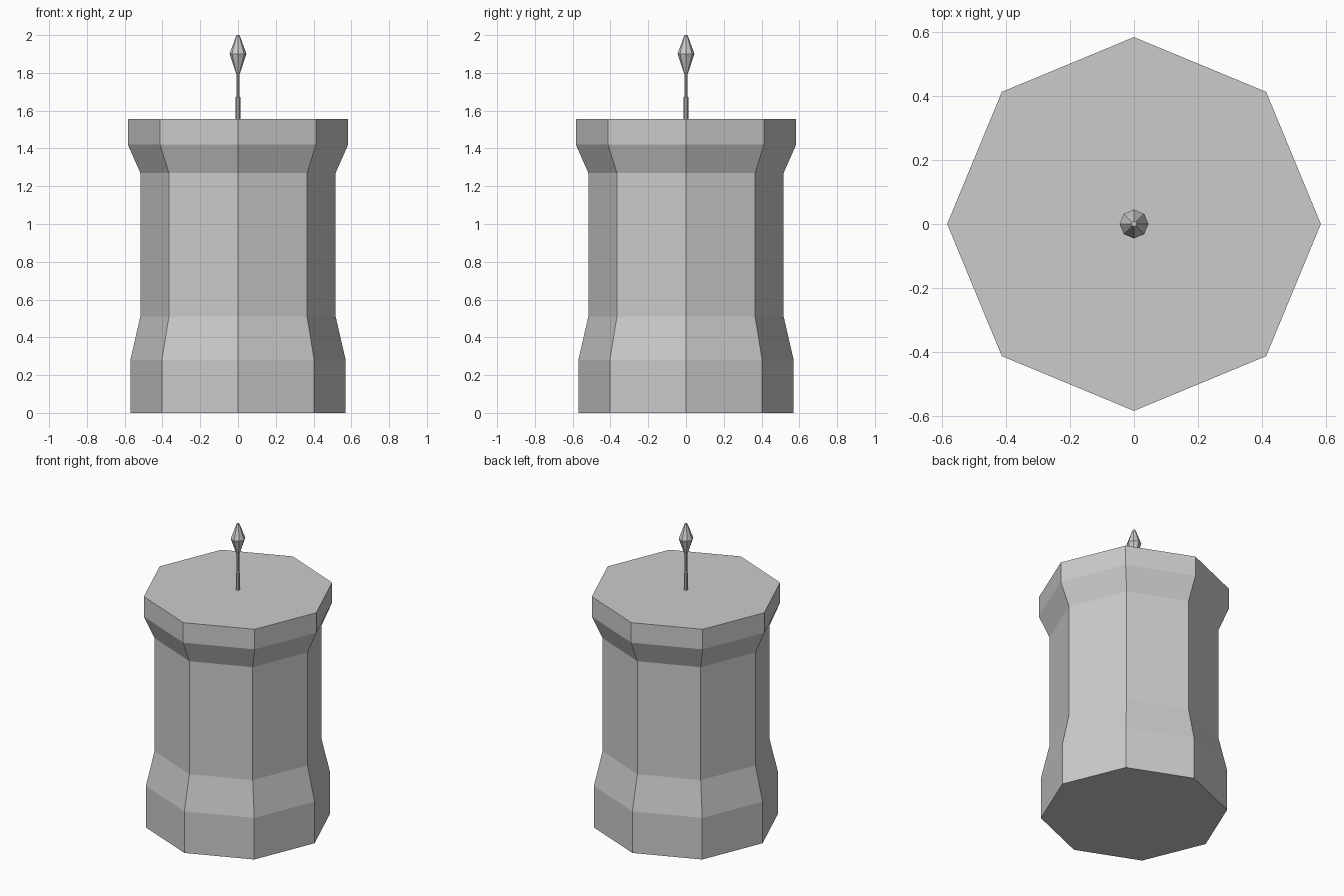
import bpy, bmesh
from math import cos, sin, tau

if "Cube" in bpy.data.objects:
    bpy.data.objects.remove(bpy.data.objects["Cube"])

SIDES = 8


def lathe(name, profile):
    """Closed flat-faced solid turned from (radius, height) points, corners on the axes."""
    bm = bmesh.new()
    rings = [[bm.verts.new((r * cos(tau * i / SIDES), r * sin(tau * i / SIDES), z))
              for i in range(SIDES)] for r, z in profile]
    for low, high in zip(rings, rings[1:]):
        for i in range(SIDES):
            j = (i + 1) % SIDES
            bm.faces.new((low[i], low[j], high[j], high[i]))
    bm.faces.new(rings[0][::-1])
    bm.faces.new(rings[-1])
    mesh = bpy.data.meshes.new(name)
    bm.to_mesh(mesh)
    bm.free()
    obj = bpy.data.objects.new(name, mesh)
    bpy.context.collection.objects.link(obj)
    return obj


# Octagonal tower: flared plinth, straight shaft, overhanging cap
lathe("tower_body", [(0.57, 0), (0.57, 0.28), (0.517, 0.51), (0.517, 1.27),
                     (0.583, 1.42), (0.583, 1.555)])

# Slim pole with a spear-shaped tip
lathe("finial", [(0.013, 1.555), (0.013, 1.67), (0.008, 1.675), (0.008, 1.79),
                 (0.045, 1.90), (0.012, 1.99), (0.008, 2.0)])
